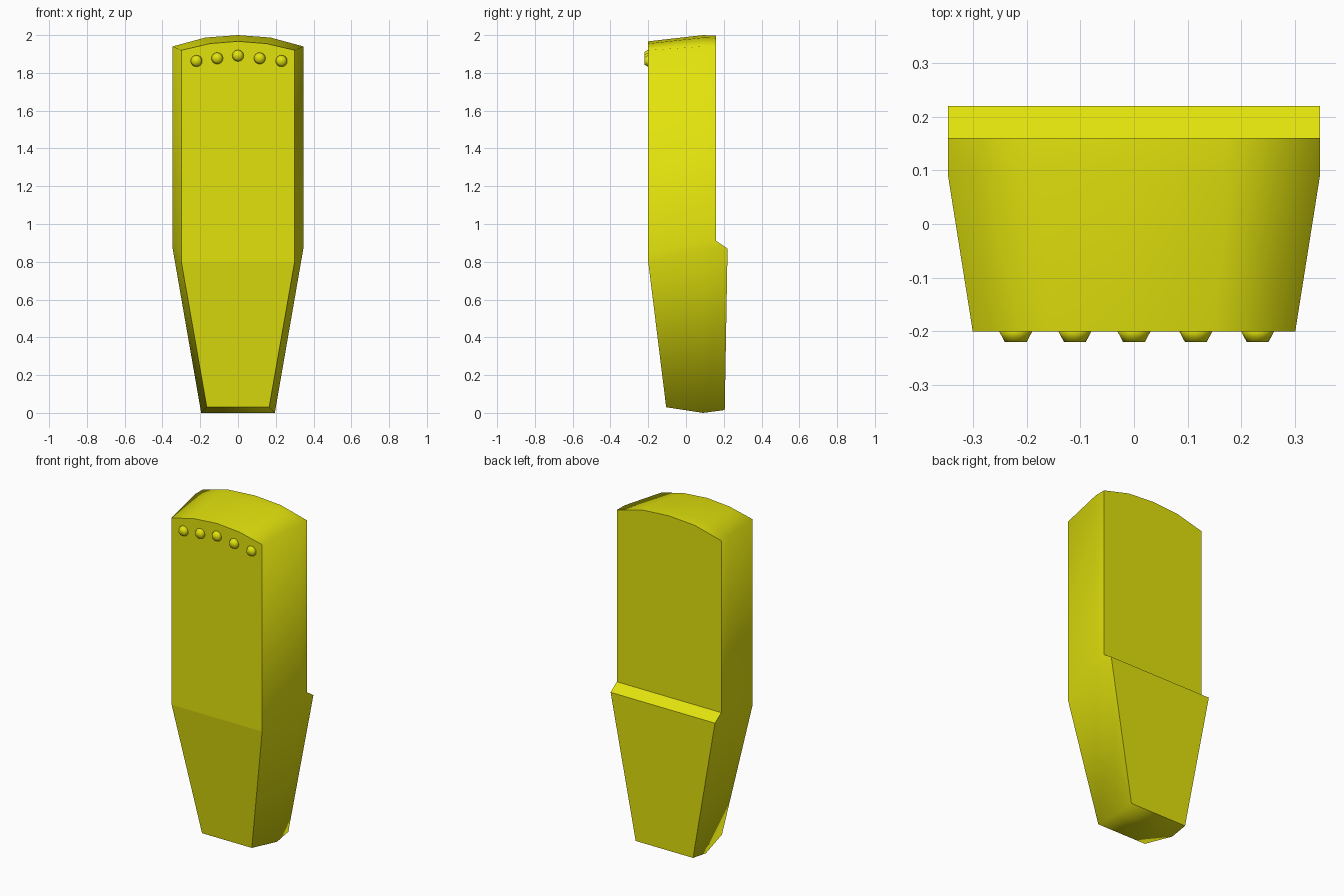
import bpy, bmesh, math
from mathutils import Matrix

if "Cube" in bpy.data.objects:
    bpy.data.objects.remove(bpy.data.objects["Cube"])

yellow = bpy.data.materials.new("yellow")
yellow.diffuse_color = (0.76, 0.76, 0.004, 1)
yellow.use_nodes = True
yellow.node_tree.nodes["Principled BSDF"].inputs["Base Color"].default_value = yellow.diffuse_color


def finish(bm, name):
    bmesh.ops.recalc_face_normals(bm, faces=bm.faces[:])
    mesh = bpy.data.meshes.new(name)
    bm.to_mesh(mesh)
    bm.free()
    mesh.materials.append(yellow)
    obj = bpy.data.objects.new(name, mesh)
    bpy.context.collection.objects.link(obj)
    return obj


# Body: three mirrored outlines (front, middle, back), right half from bottom to top
halves = [
    [(.165, -.105, .03), (.30, -.20, .80), (.30, -.20, .84), (.30, -.20, 1.92),
     (.15, -.20, 1.955), (0, -.20, 1.967)],
    [(.195, .09, 0), (.346, .09, .87), (.346, .09, .91), (.346, .09, 1.94),
     (.173, .09, 1.987), (0, .09, 2.0)],
    [(.19, .205, .015), (.346, .22, .87), (.346, .16, .91), (.346, .16, 1.94),
     (.173, .16, 1.985), (0, .16, 1.997)],
]
bm = bmesh.new()
rings = []
for half in halves:
    pts = half + [(-x, y, z) for x, y, z in reversed(half[:-1])]
    rings.append([bm.verts.new(p) for p in pts])
n = len(rings[0])

# Smooth walls between the outlines
for a, b in zip(rings, rings[1:]):
    for i in range(n):
        j = (i + 1) % n
        bm.faces.new((a[i], a[j], b[j], b[i])).smooth = True

# Flat front and back faces, with the ledge across the back
f, _, b = rings
bm.faces.new((f[0], f[1], f[n - 2], f[n - 1]))
bm.faces.new(f[1:n - 1])
bm.faces.new((b[0], b[1], b[n - 2], b[n - 1]))
bm.faces.new((b[1], b[2], b[n - 3], b[n - 2]))
bm.faces.new(b[2:n - 2])
finish(bm, "body")

# Row of five low studs along the top of the front
for k, (x, z) in enumerate([(-.22, 1.863), (-.11, 1.877), (0, 1.891),
                            (.115, 1.877), (.23, 1.863)]):
    bm = bmesh.new()
    bmesh.ops.create_cone(bm, cap_ends=True, segments=16, radius1=.036,
                          radius2=.02, depth=.03,
                          matrix=Matrix.Translation((x, -.205, z))
                          @ Matrix.Rotation(math.radians(90), 4, 'X'))
    for face in bm.faces:
        face.smooth = True
    finish(bm, f"stud_{k + 1}")
